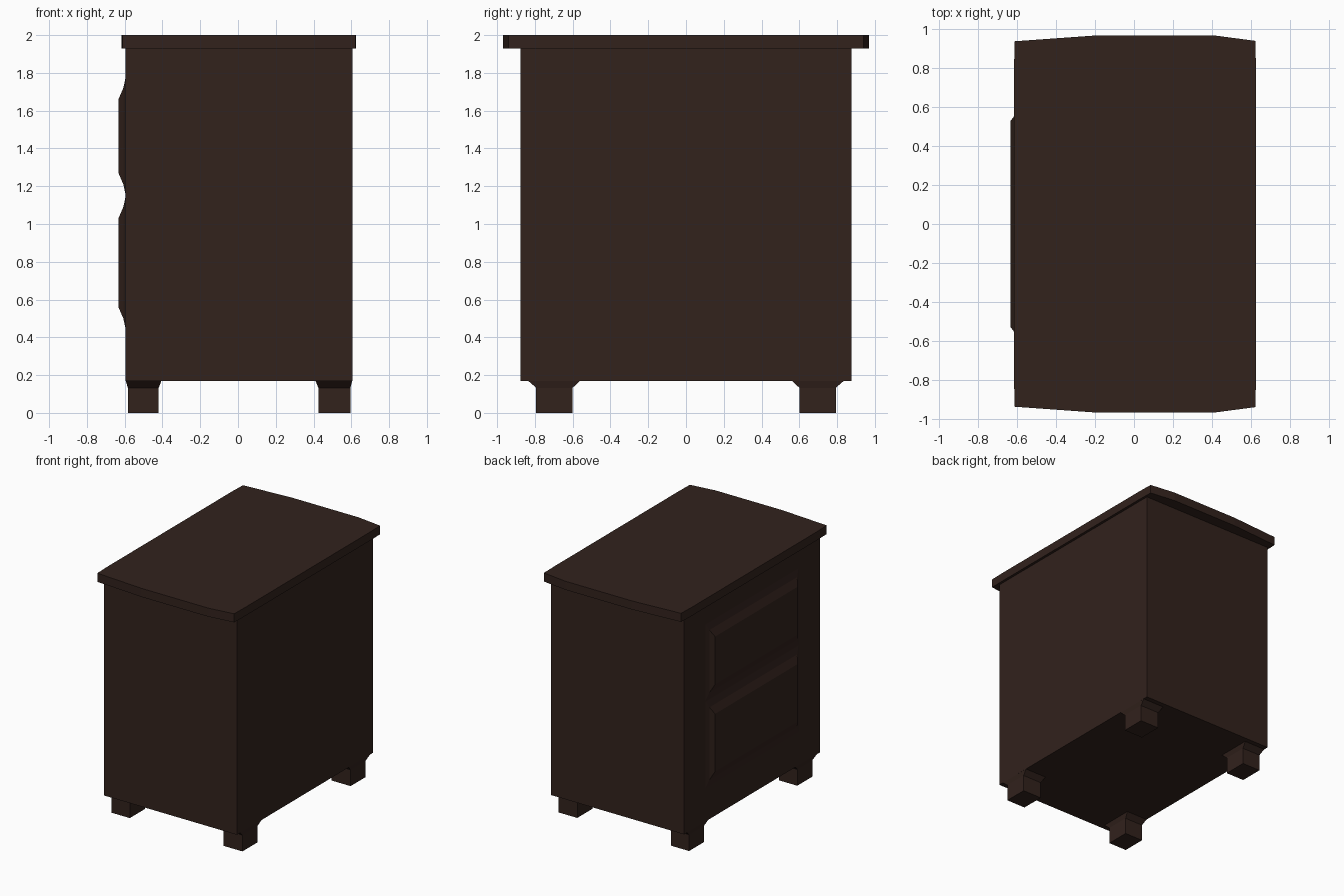
import bpy, bmesh

if "Cube" in bpy.data.objects:
    bpy.data.objects.remove(bpy.data.objects["Cube"])

wood = bpy.data.materials.new("dark_wood")
wood.diffuse_color = (0.032, 0.016, 0.012, 1)
wood.use_nodes = True
wood.node_tree.nodes["Principled BSDF"].inputs["Base Color"].default_value = wood.diffuse_color


def loft(name, rings, cap_start=True):
    """Join equal-sized rings of points with quads and cap the ends."""
    bm = bmesh.new()
    loops = [[bm.verts.new(p) for p in ring] for ring in rings]
    n = len(loops[0])
    for a, b in zip(loops, loops[1:]):
        for i in range(n):
            j = (i + 1) % n
            bm.faces.new((a[i], a[j], b[j], b[i]))
    if cap_start:
        bm.faces.new(loops[0])
    bm.faces.new(loops[-1])
    bmesh.ops.recalc_face_normals(bm, faces=bm.faces)
    mesh = bpy.data.meshes.new(name)
    bm.to_mesh(mesh)
    bm.free()
    mesh.materials.append(wood)
    obj = bpy.data.objects.new(name, mesh)
    bpy.context.collection.objects.link(obj)
    return obj


def rect_z(x0, x1, y0, y1, z):
    return [(x0, y0, z), (x1, y0, z), (x1, y1, z), (x0, y1, z)]


def rect_x(x, y, z0, z1):
    return [(x, -y, z0), (x, y, z0), (x, y, z1), (x, -y, z1)]


# Cabinet body
loft("cabinet_body", [rect_z(-0.595, 0.605, -0.877, 0.875, z) for z in (0.17, 1.93)])

# Top board with bowed ends
half = [(0.626, 0.80), (0.623, 0.94), (0.41, 0.968),
        (-0.19, 0.968), (-0.612, 0.938), (-0.616, 0.80)]
outline = half + [(x, -y) for x, y in reversed(half)]
loft("top_board", [[(x, y, z) for x, y in outline] for z in (1.93, 2.0)])

# Raised drawer fronts on the -x face
for name, z0, z1 in (("upper_drawer", 1.15, 1.78), ("lower_drawer", 0.44, 1.15)):
    steps = [(-0.594, 0.60, 0), (-0.607, 0.565, 0.06), (-0.633, 0.53, 0.12)]
    loft(name, [rect_x(x, y, z0 + d, z1 - d) for x, y, d in steps])

# Four feet, flared where they meet the body
for side, x0, x1, f0, f1 in (("left", -0.583, -0.42, -0.595, -0.405),
                             ("right", 0.425, 0.595, 0.41, 0.605)):
    for end, s in (("front", -1), ("back", 1)):
        y0, y1 = sorted((s * 0.60, s * 0.793))
        g0, g1 = sorted((s * 0.56, s * 0.837))
        loft(f"{end}_{side}_foot", [rect_z(x0, x1, y0, y1, 0),
                                    rect_z(x0, x1, y0, y1, 0.133),
                                    rect_z(f0, f1, g0, g1, 0.171)])
